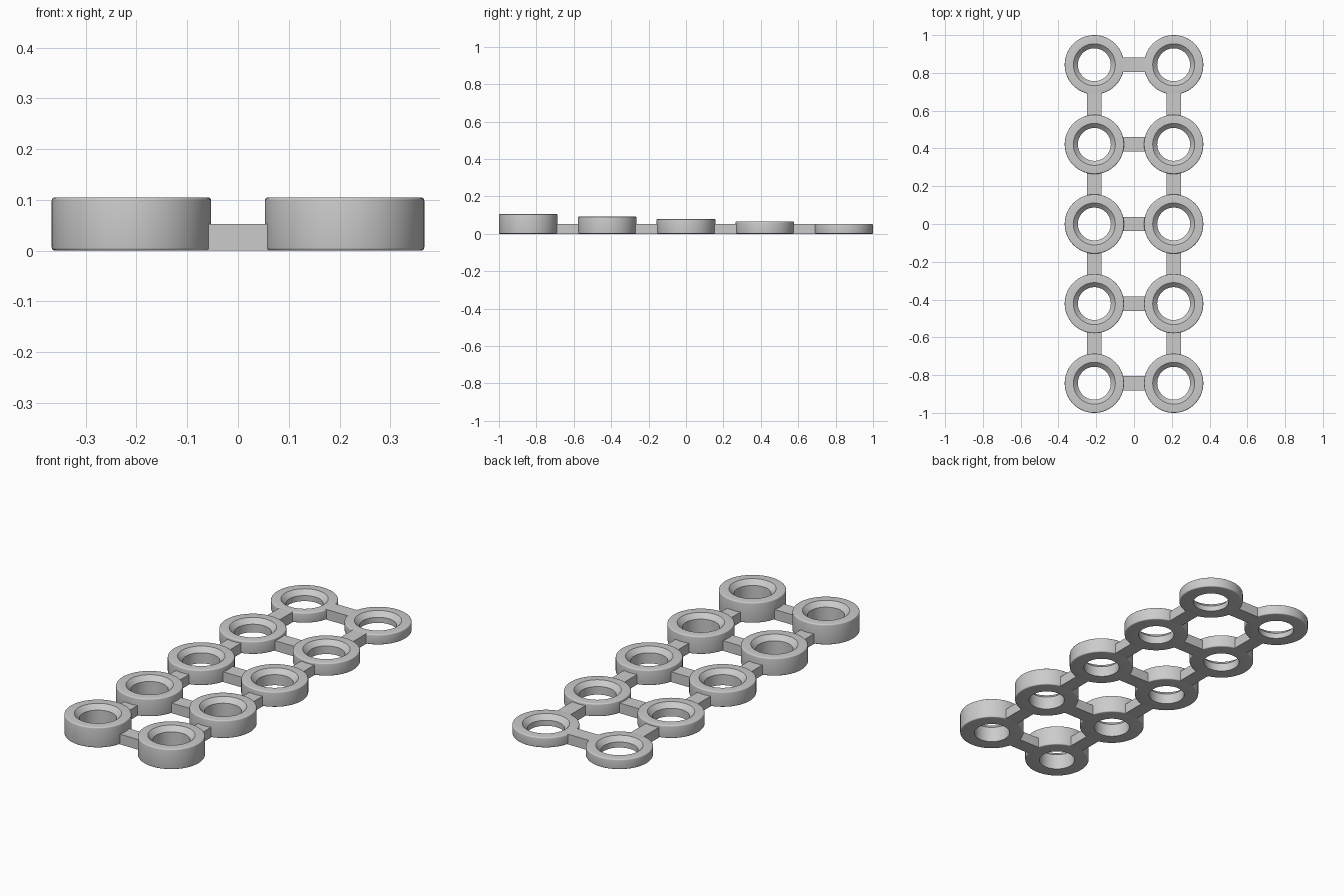
import bpy, bmesh
from math import pi, sin, cos
from mathutils import Vector

if "Cube" in bpy.data.objects:
    bpy.data.objects.remove(bpy.data.objects["Cube"])

OUTER, MOUTH, BORE = 0.157, 0.111, 0.087    # ring radii
ROUND = 0.006                               # outer edge rounding
X, STEP, ROWS = 0.21, 0.4215, 5             # socket spacing
BAR_W, BAR_H, INSET = 0.076, 0.0525, 0.142  # connecting bars

grey = bpy.data.materials.new("light grey")
grey.use_nodes = True
colour = (0.6, 0.6, 0.6, 1)
grey.diffuse_color = colour
grey.node_tree.nodes["Principled BSDF"].inputs["Base Color"].default_value = colour


def finish(name, bm, location):
    bmesh.ops.recalc_face_normals(bm, faces=bm.faces)
    mesh = bpy.data.meshes.new(name)
    bm.to_mesh(mesh)
    bm.free()
    mesh.materials.append(grey)
    obj = bpy.data.objects.new(name, mesh)
    obj.location = location
    bpy.context.collection.objects.link(obj)
    return obj


def ring(name, x, y, height):
    """Lathed ring with a countersunk mouth and rounded outer edges."""
    profile = [(BORE, 0)]
    arc = [i * pi / 8 for i in range(5)]
    r = OUTER - ROUND
    profile += [(r + ROUND * sin(a), ROUND - ROUND * cos(a)) for a in arc]
    profile += [(r + ROUND * cos(a), height - ROUND + ROUND * sin(a)) for a in arc]
    profile += [(MOUTH, height), (BORE, height - (MOUTH - BORE))]
    bm = bmesh.new()
    verts = [bm.verts.new((px, 0, pz)) for px, pz in profile]
    edges = [bm.edges.new((a, b)) for a, b in zip(verts, verts[1:] + verts[:1])]
    bmesh.ops.spin(bm, geom=verts + edges, cent=(0, 0, 0), axis=(0, 0, 1),
                   angle=2 * pi, steps=72, use_merge=True)
    bmesh.ops.remove_doubles(bm, verts=bm.verts, dist=0.0001)
    obj = finish(name, bm, (x, y, 0))
    bpy.ops.object.select_all(action='DESELECT')
    obj.select_set(True)
    bpy.context.view_layer.objects.active = obj
    bpy.ops.object.shade_smooth_by_angle(angle=pi / 6)


def bar(name, x, y, length_x, length_y):
    bm = bmesh.new()
    bmesh.ops.create_cube(bm, size=1)
    bmesh.ops.scale(bm, verts=bm.verts, vec=Vector((length_x, length_y, BAR_H)))
    finish(name, bm, (x, y, BAR_H / 2))


# Rows of sockets, stepping down toward the back
for row in range(ROWS):
    y = (row - 2) * STEP
    height = 0.105 - row * 0.0131
    bar(f"cross_bar_{row + 1}", 0, y, 2 * (X - INSET), BAR_W)
    for side, sx in (("left", 1), ("right", -1)):
        ring(f"{side}_ring_{row + 1}", sx * X, y, height)
        if row < ROWS - 1:
            bar(f"{side}_side_bar_{row + 1}", sx * X, y + STEP / 2,
                BAR_W, STEP - 2 * INSET)
